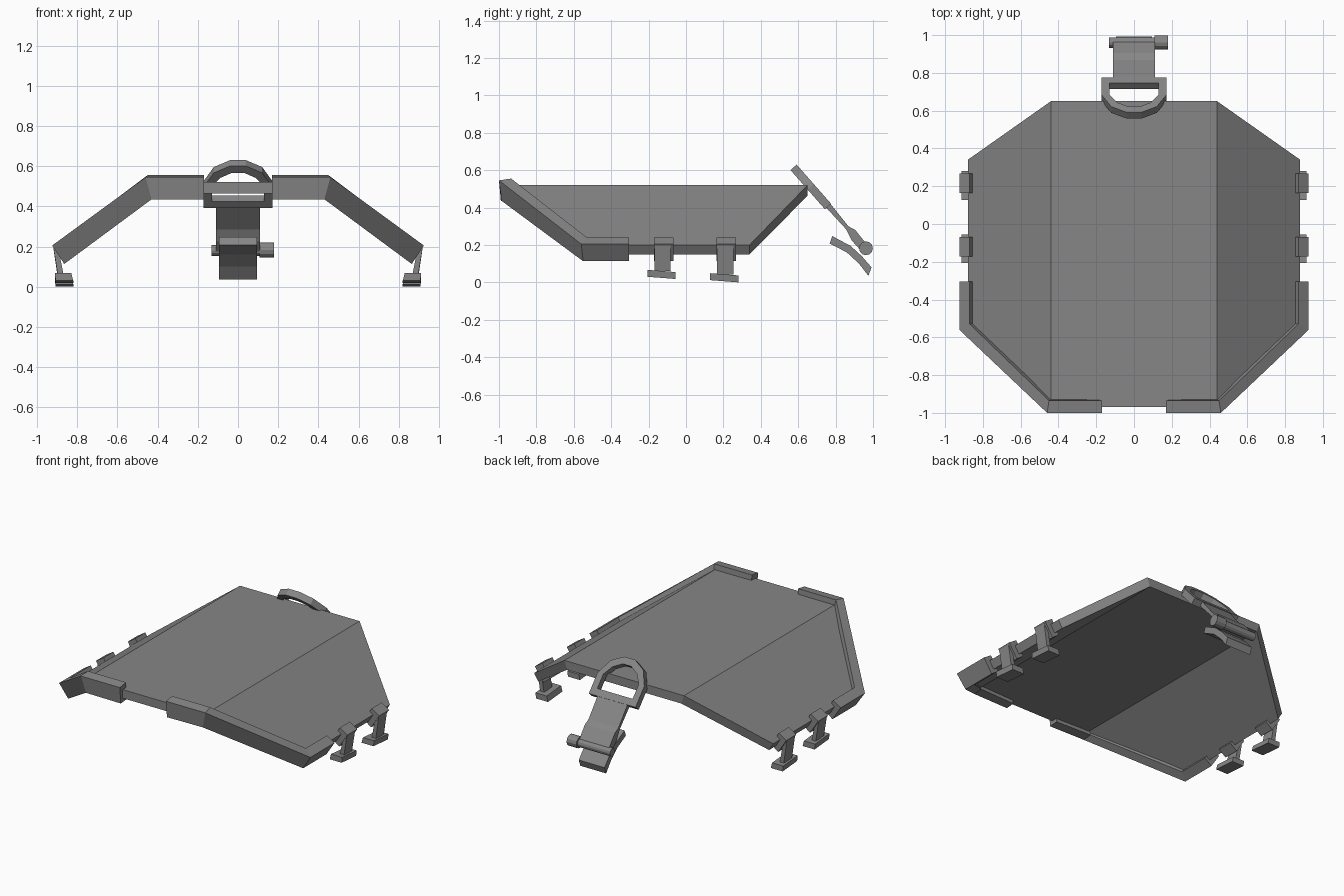
import bpy, bmesh, math
from mathutils import Vector

if "Cube" in bpy.data.objects:
    bpy.data.objects.remove(bpy.data.objects["Cube"])

grey = bpy.data.materials.new("steel grey")
grey.use_nodes = True
grey.diffuse_color = (0.24, 0.24, 0.24, 1)
grey.node_tree.nodes["Principled BSDF"].inputs["Base Color"].default_value = (0.24, 0.24, 0.24, 1)


def loft(name, sections, loop=False, mirror=False):
    """Join equal-sized sections with quads; cap the ends unless looped."""
    bm = bmesh.new()
    rings = [[bm.verts.new(p) for p in s] for s in sections]
    pairs = list(zip(rings, rings[1:]))
    if loop:
        pairs.append((rings[-1], rings[0]))
    else:
        bm.faces.new(rings[0])
        bm.faces.new(rings[-1])
    for a, b in pairs:
        for i in range(len(a)):
            j = (i + 1) % len(a)
            bm.faces.new((a[i], a[j], b[j], b[i]))
    bmesh.ops.recalc_face_normals(bm, faces=bm.faces)
    mesh = bpy.data.meshes.new(name)
    bm.to_mesh(mesh)
    bm.free()
    mesh.materials.append(grey)
    ob = bpy.data.objects.new(name, mesh)
    bpy.context.collection.objects.link(ob)
    if mirror:
        ob.modifiers.new("Mirror", "MIRROR").use_axis[0] = True
    return ob


def across(name, profile, x0, x1):
    """Extrude a (y, z) profile along x."""
    return loft(name, [[(x, y, z) for y, z in profile] for x in (x0, x1)])


def along(name, profile, y0, y1, drop=0):
    """Extrude an (x, z) profile along y on both sides, with a slight tilt."""
    return loft(name, [[(x, y0, z) for x, z in profile],
                       [(x, y1, z - drop) for x, z in profile]], mirror=True)


def rod(name, y, z, r, x0, x1, n=12):
    turns = [2 * math.pi * i / n for i in range(n)]
    return across(name, [(y + r * math.cos(a), z + r * math.sin(a)) for a in turns], x0, x1)


# Folded plate: a flat middle and two drooping wings
def plate_section(x, low_x, top, low, front, back):
    return [(x, front, top), (x, back, top), (low_x, back, low), (low_x, front, low)]


wing = plate_section(0.88, 0.85, 0.20, 0.15, -0.53, 0.34)
fold = plate_section(0.44, 0.42, 0.52, 0.463, -0.97, 0.65)
flip = lambda s: [(-x, y, z) for x, y, z in s]
loft("folded_plate", [flip(wing), flip(fold), fold, wing])

# Raised rim around each front corner
side = [(0.925, 0.205), (0.87, 0.24), (0.815, 0.15), (0.865, 0.113)]
rim = [
    [(0.17, -1, 0.545), (0.17, -0.935, 0.555), (0.17, -0.93, 0.44), (0.17, -0.99, 0.435)],
    [(0.46, -1, 0.545), (0.45, -0.935, 0.555), (0.43, -0.92, 0.44), (0.43, -0.985, 0.435)],
    [(x, y, z) for (x, z), y in zip(side, (-0.56, -0.53, -0.52, -0.55))],
    [(x, -0.305, z) for x, z in side],
]
loft("front_rim", rim, mirror=True)

# Side clips: gripping head, leaning leg and flat foot
for label, y, foot in (("front", -0.12, 0.03), ("rear", 0.215, 0.012)):
    along(label + "_clip_head", side, y - 0.052, y + 0.052)
    leg = [(0.92, 0.20), (0.892, 0.18), (0.868, foot + 0.03), (0.897, foot + 0.03)]
    along(label + "_clip_leg", leg, y - 0.048, y + 0.038)
    sole = [(0.82, foot), (0.908, foot), (0.912, foot + 0.037), (0.83, foot + 0.037)]
    along(label + "_clip_foot", sole, y - 0.087, y + 0.065, 0.012)

# Tilted D-shaped ring
half_outer = [(0.172, 0.28), (0.172, 0.14), (0.12, 0.045), (0.04, 0)]
half_inner = [(0.13, 0.235), (0.13, 0.14), (0.09, 0.08), (0.03, 0.045)]
mirrored = lambda h: h + [(-u, v) for u, v in reversed(h)]
origin, down, normal = Vector((0, 0.575, 0.615)), Vector((0, 0.66, -0.75)), Vector((0, 0.75, 0.66))
on_ring = lambda p, t: origin + Vector((p[0], 0, 0)) + down * p[1] + normal * t
loft("d_ring", [[on_ring(o, 0.022), on_ring(i, 0.022), on_ring(i, -0.022), on_ring(o, -0.022)]
                for o, i in zip(mirrored(half_outer), mirrored(half_inner))], loop=True)

# Buckle hanging from the ring
across("buckle_strap", [(0.75, 0.435), (0.772, 0.42), (0.868, 0.30), (0.905, 0.28), (0.965, 0.205),
                        (0.93, 0.175), (0.885, 0.225), (0.855, 0.285), (0.735, 0.415)], -0.11, 0.11)
across("buckle_lever", [(0.782, 0.247), (0.88, 0.195), (0.94, 0.14), (0.992, 0.08),
                        (0.975, 0.035), (0.925, 0.1), (0.86, 0.16), (0.768, 0.208)], -0.095, 0.095)
rod("buckle_pin", 0.96, 0.18, 0.027, -0.132, 0.12)
rod("buckle_knob", 0.962, 0.182, 0.037, 0.108, 0.18)
